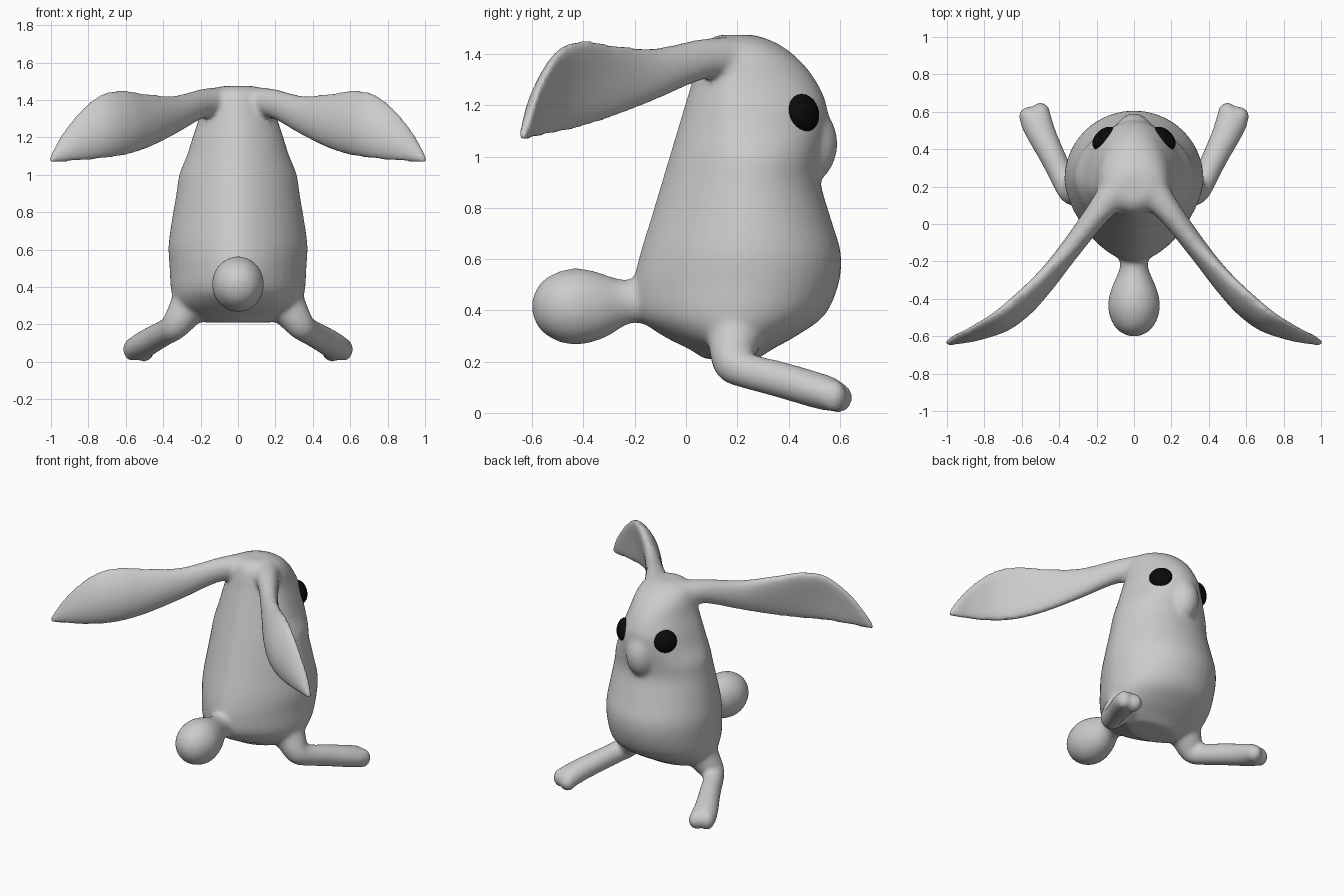
import bpy, bmesh, math
from mathutils import Vector

if "Cube" in bpy.data.objects:
    bpy.data.objects.remove(bpy.data.objects["Cube"], do_unlink=True)


def material(name, r, g, b):
    m = bpy.data.materials.new(name)
    m.use_nodes = True
    m.diffuse_color = (r, g, b, 1)
    m.node_tree.nodes["Principled BSDF"].inputs["Base Color"].default_value = (r, g, b, 1)
    return m


def flow(table, steps=5):
    """Refine a table of stations with a smooth spline through every row."""
    rows = [table[0]] + table + [table[-1]]
    fine = []
    for p, a, b, q in zip(rows, rows[1:], rows[2:], rows[3:]):
        for k in range(steps):
            t = k / steps
            fine.append([v + t / 2 * (w - u + t * (2 * u - 5 * v + 4 * w - x + t * (3 * (v - w) + x - u)))
                         for u, v, w, x in zip(p, a, b, q)])
    return fine + [table[-1]]


def loft(bm, rings):
    """Skin a list of point rings and close both ends."""
    loops = [[bm.verts.new(p) for p in ring] for ring in rings]
    n = len(loops[0])
    for a, b in zip(loops, loops[1:]):
        for i in range(n):
            j = (i + 1) % n
            bm.faces.new((a[i], a[j], b[j], b[i]))
    bm.faces.new(loops[0])
    bm.faces.new(loops[-1])


def circle(n=24):
    return [(math.cos(2 * math.pi * i / n), math.sin(2 * math.pi * i / n)) for i in range(n)]


def tube(bm, table, side):
    """Tube along (x, y, z, half width, half height) stations."""
    path = flow(table)
    pts = [Vector((side * p[0], p[1], p[2])) for p in path]
    rings = []
    for i, p in enumerate(path):
        t = (pts[min(i + 1, len(pts) - 1)] - pts[max(i - 1, 0)]).normalized()
        u = t.cross(Vector((0, 0, 1))).normalized()
        v = u.cross(t)
        rings.append([pts[i] + u * p[3] * c + v * p[4] * s for c, s in circle()])
    loft(bm, rings)


def ball(bm, centre, radii):
    made = bmesh.ops.create_uvsphere(bm, u_segments=24, v_segments=16, radius=1)["verts"]
    bmesh.ops.scale(bm, vec=radii, verts=made)
    bmesh.ops.translate(bm, vec=centre, verts=made)


def torso_point(c, s, z, back, mid, front, wide):
    """Round belly in front, tapering wedge towards the tail."""
    if s > 0:
        return (wide * c, mid + s * (front - mid), z)
    return (math.copysign(wide * abs(c) ** 1.2, c), mid - abs(s) ** 1.2 * (mid - back), z)


def finish(bm, name, mat):
    bmesh.ops.recalc_face_normals(bm, faces=bm.faces)
    mesh = bpy.data.meshes.new(name)
    bm.to_mesh(mesh)
    bm.free()
    mesh.materials.append(mat)
    mesh.shade_smooth()
    obj = bpy.data.objects.new(name, mesh)
    bpy.context.collection.objects.link(obj)
    return obj


fur = material("grey fur", 0.6, 0.6, 0.6)
black = material("eye black", 0.003, 0.003, 0.003)

bm = bmesh.new()

# Torso and head: height, back y, widest y, front y, half width
torso = [
    (.21, .07, .18, .28, .18), (.25, .01, .2, .34, .27), (.3, -.09, .2, .43, .33),
    (.38, -.19, .22, .54, .358), (.5, -.205, .24, .595, .366), (.62, -.18, .24, .605, .372),
    (.75, -.14, .24, .568, .355), (.9, -.095, .24, .525, .33), (1.0, -.065, .24, .53, .315),
    (1.1, -.035, .22, .55, .275), (1.2, -.005, .21, .55, .243), (1.3, .025, .2, .505, .21),
    (1.38, .045, .2, .44, .19), (1.44, .07, .18, .36, .16), (1.475, .12, .18, .27, .09)]
loft(bm, [[torso_point(c, s, *row) for c, s in circle(40)] for row in flow(torso)])

# Muzzle
ball(bm, (0, .475, 1.05), (.105, .117, .155))

# Tail
tube(bm, [(0, -.05, .43, .1, .1), (0, -.2, .435, .075, .085), (0, -.26, .43, .085, .097),
          (0, -.34, .42, .12, .133), (0, -.43, .415, .14, .15), (0, -.51, .415, .125, .132),
          (0, -.57, .415, .085, .09), (0, -.6, .415, .03, .03)], 1)

# Ear: x, y, top z, bottom z, half thickness, cup depth
ear = [
    (.08, .2, 1.47, 1.3, .1, 0), (.19, .065, 1.46, 1.3, .07, 0), (.34, -.13, 1.425, 1.215, .058, .005),
    (.48, -.3, 1.437, 1.145, .056, .02), (.6, -.425, 1.455, 1.105, .056, .03),
    (.72, -.52, 1.425, 1.085, .05, .03), (.86, -.585, 1.305, 1.07, .038, .02),
    (.95, -.615, 1.19, 1.065, .03, .01), (1.005, -.64, 1.1, 1.06, .018, 0)]
leg = [
    (.22, .2, .36, .12, .12), (.285, .185, .265, .1, .095), (.335, .18, .195, .075, .078),
    (.375, .235, .165, .066, .07), (.435, .36, .132, .07, .071), (.49, .47, .1, .078, .071),
    (.525, .555, .075, .086, .068), (.54, .59, .066, .075, .056)]
for side in (1, -1):
    rings = []
    for x, y, top, low, thick, cup in flow(ear):
        mid, half = (top + low) / 2, (top - low) / 2
        out = Vector((side * .65, .75, 0))
        rings.append([Vector((side * x, y, mid + half * s))
                      + out * (thick * c + cup * (s + s * s - .5)) for c, s in circle()])
    loft(bm, rings)
    tube(bm, leg, side)
    # Two toes
    ball(bm, (side * .566, .575, .066), (.05, .053, .064))
    ball(bm, (side * .5, .595, .059), (.053, .056, .06))

# Fuse all parts into one soft skin
body = finish(bm, "rabbit_body", fur)
fuse = body.modifiers.new("fuse", "REMESH")
fuse.mode = "VOXEL"
fuse.voxel_size = 0.012
fuse.use_smooth_shade = True
soften = body.modifiers.new("soften", "SMOOTH")
soften.factor = 0.5
soften.iterations = 20

# Eyes: flattened balls set into the head
for side, label in ((1, "left"), (-1, "right")):
    bm = bmesh.new()
    ball(bm, (0, 0, 0), (.075, .075, .045))
    eye = finish(bm, label + "_eye", black)
    eye.location = (side * .16, .458, 1.17)
    eye.rotation_euler = Vector((side * .68, .7, .2)).to_track_quat("Z", "Y").to_euler()
